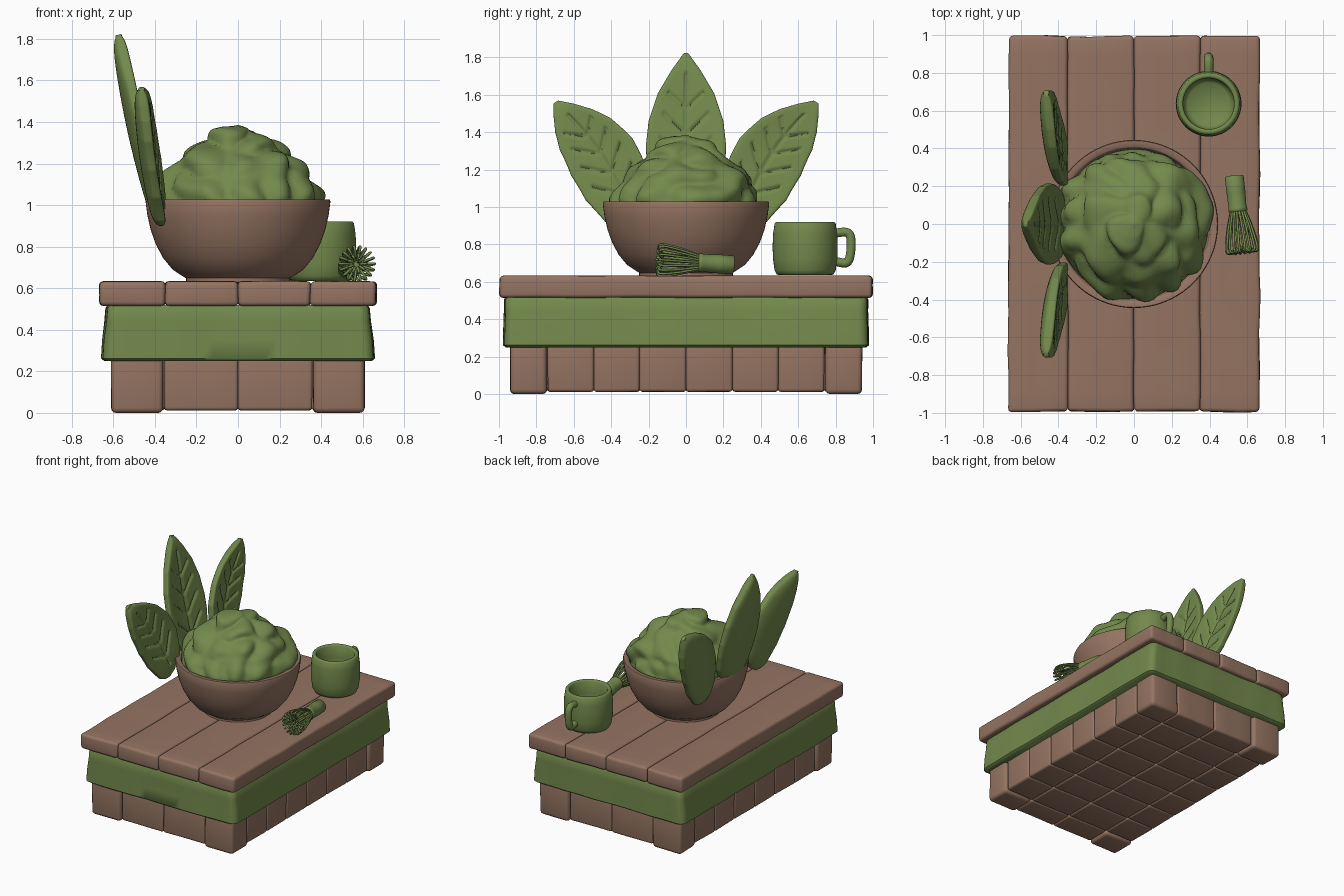
import bpy, bmesh, math
from mathutils import Vector, noise

if "Cube" in bpy.data.objects:
    bpy.data.objects.remove(bpy.data.objects["Cube"])

def material(name, rgb):
    m = bpy.data.materials.new(name)
    m.diffuse_color = (*rgb, 1)
    m.use_nodes = True
    m.node_tree.nodes["Principled BSDF"].inputs["Base Color"].default_value = m.diffuse_color
    return m

BROWN = material("clay_brown", (0.30, 0.175, 0.122))
GREEN = material("tea_green", (0.17, 0.25, 0.072))

def finish(name, bm, mat, angle=40):
    bmesh.ops.recalc_face_normals(bm, faces=bm.faces)
    me = bpy.data.meshes.new(name)
    bm.to_mesh(me)
    bm.free()
    me.materials.append(mat)
    ob = bpy.data.objects.new(name, me)
    bpy.context.collection.objects.link(ob)
    bpy.ops.object.select_all(action='DESELECT')
    ob.select_set(True)
    bpy.context.view_layer.objects.active = ob
    bpy.ops.object.shade_smooth_by_angle(angle=math.radians(angle))
    return ob

def loft(name, rings, mat, angle=50):
    """Skin closed rings of points and cap both ends."""
    bm = bmesh.new()
    vs = [[bm.verts.new(p) for p in r] for r in rings]
    n = len(vs[0])
    for a, b in zip(vs, vs[1:]):
        for i in range(n):
            bm.faces.new((a[i], a[(i + 1) % n], b[(i + 1) % n], b[i]))
    bm.faces.new(vs[0][::-1])
    bm.faces.new(vs[-1])
    return finish(name, bm, mat, angle)

def lathe(name, profile, mat, centre=(0, 0), n=64):
    cx, cy = centre
    return loft(name, [[(cx + r * math.cos(2 * math.pi * i / n),
                         cy + r * math.sin(2 * math.pi * i / n), z) for i in range(n)]
                       for r, z in profile], mat)

def block(name, lo, hi, bevel, wobble=0.008):
    """Rounded, slightly hand-carved block."""
    bm = bmesh.new()
    bmesh.ops.create_cube(bm, size=1)
    for v in bm.verts:
        v.co = [lo[k] + (v.co[k] + 0.5) * (hi[k] - lo[k]) for k in range(3)]
    bmesh.ops.bevel(bm, geom=bm.edges[:], offset=bevel, segments=3, profile=0.5, affect='EDGES')
    for k in (0, 1):
        steps = int((hi[k] - lo[k]) / 0.1)
        for i in range(1, steps):
            no = [0, 0, 0]
            no[k] = 1
            co = [0, 0, 0]
            co[k] = lo[k] + (hi[k] - lo[k]) * i / steps
            bmesh.ops.bisect_plane(bm, geom=bm.verts[:] + bm.edges[:] + bm.faces[:],
                                   plane_co=co, plane_no=no)
    for v in bm.verts:
        d = noise.noise_vector(v.co * 4) * wobble
        v.co += Vector((d.x, d.y, d.z * 0.3))
    return finish(name, bm, BROWN)

def lerp_table(t, table):
    for (a, x), (b, y) in zip(table, table[1:]):
        if t <= b:
            k = (t - a) / (b - a)
            return x + (y - x) * k
    return table[-1][1]

def tube(name, paths, radius, mat, kind='NURBS'):
    cu = bpy.data.curves.new(name, 'CURVE')
    cu.dimensions = '3D'
    cu.bevel_depth, cu.bevel_resolution, cu.resolution_u = radius, 3, 6
    cu.use_fill_caps = True
    for path in paths:
        s = cu.splines.new(kind)
        s.points.add(len(path) - 1)
        for p, co in zip(s.points, path):
            p.co = (*co, 1)
        s.use_endpoint_u, s.order_u = True, 3
    cu.materials.append(mat)
    ob = bpy.data.objects.new(name, cu)
    bpy.context.collection.objects.link(ob)
    return ob

# Table top planks
xs = [-0.665, -0.35, 0, 0.35, 0.665]
for i in range(4):
    block(f"top_plank_{i+1}", (xs[i], -0.995, 0.515), (xs[i + 1], 0.995, 0.633), 0.02)

# Cloth band around the table
def band_ring(hx, hy, z, r=0.05):
    pts = []
    for k, (sx, sy) in enumerate(((1, 1), (-1, 1), (-1, -1), (1, -1))):
        for j in range(6):
            a = math.pi / 2 * (k + j / 5)
            pts.append(Vector((sx * (hx - r) + r * math.cos(a), sy * (hy - r) + r * math.sin(a), z)))
    full = []
    for i, p in enumerate(pts):
        q = pts[(i + 1) % len(pts)]
        n = 20 if i % 6 == 5 else 1
        full += [p.lerp(q, j / n) for j in range(n)]
    return [p + Vector((p.x, p.y, 0)).normalized() * 0.012 * noise.noise(Vector((p.x * 5, p.y * 5, z)))
            for p in full]

loft("cloth_band", [band_ring(hx, hy, z) for hx, hy, z in (
    (0.64, 0.96, 0.25), (0.655, 0.975, 0.262), (0.65, 0.973, 0.35),
    (0.638, 0.97, 0.44), (0.632, 0.97, 0.505), (0.62, 0.96, 0.52))], GREEN)

# Base: corner posts, and a grid of blocks between them
for sx in (-1, 1):
    for sy in (-1, 1):
        x, y = sorted((sx * 0.36, sx * 0.61)), sorted((sy * 0.745, sy * 0.94))
        block(f"corner_post_{'l' if sx < 0 else 'r'}{'f' if sy < 0 else 'b'}",
              (x[0], y[0], 0), (x[1], y[1], 0.3), 0.025, 0.005)
bx = [-0.597, -0.355, 0, 0.355, 0.597]
by = [-0.925, -0.74, -0.493, -0.247, 0, 0.247, 0.493, 0.74, 0.925]
for i in range(4):
    for j in range(8):
        if i in (0, 3) and j in (0, 7):
            continue
        block(f"base_block_{i}_{j}", (bx[i], by[j], 0.012), (bx[i + 1], by[j + 1], 0.3), 0.016, 0.005)

# Bowl
lathe("bowl", [(0.235, 0.625), (0.25, 0.63), (0.25, 0.648), (0.262, 0.655), (0.315, 0.69), (0.36, 0.745),
               (0.395, 0.81), (0.42, 0.88), (0.436, 0.95), (0.445, 1.018), (0.441, 1.028), (0.41, 1.028),
               (0.402, 1.02), (0.39, 0.95), (0.34, 0.82), (0.2, 0.72)], BROWN, n=80)

# Powder mound with lumps
mound = [(0, 0.40), (0.07, 0.392), (0.13, 0.375), (0.2, 0.345), (0.25, 0.30), (0.30, 0.24),
         (0.35, 0.175), (0.39, 0.115), (0.42, 0.06), (0.432, 0.004)]
rings = []
for i in range(45):
    z = 0.432 * math.sin(math.pi / 2 * i / 44)
    ring = []
    for k in range(96):
        a = 2 * math.pi * k / 96
        r = lerp_table(z, mound)
        p = Vector((r * math.cos(a), r * math.sin(a), z))
        f = min(1, z / 0.08) * min(1, r / 0.1)
        d = (abs(noise.noise(p * 5.5)) - 0.2) * 0.09 + noise.noise(p * 11 + Vector((3, 1, 7))) * 0.012
        p.x += d * f * math.cos(a)
        p.y += d * f * math.sin(a)
        p.z += 0.953 + d * f * 0.4
        ring.append(p)
    rings.append(ring)
loft("powder_mound", rings, GREEN, 80)

# Leaves with engraved veins
def leaf(name, base, tip, widths, bulge, thick=0.038):
    P, T = Vector(base), Vector(tip)
    A = T - P
    L = A.length
    A.normalize()
    B = Vector((1, 0, 0)).cross(A).normalized()
    N = A.cross(B)
    rings = []
    for i in range(91):
        s = i / 90
        w = lerp_table(s, widths)
        th = thick * max(0.15, (1 - abs(2 * s - 1) ** 8)) ** 0.5
        ring = []
        for k in range(112):
            a = 2 * math.pi * (k + 0.5) / 112
            q, sn = math.cos(a), math.sin(a)
            v = q * w
            h = math.copysign(abs(sn) ** 0.45, sn) * th
            if sn > 0:
                g = math.exp(-(v / 0.008) ** 2) if 0.1 < s < 0.88 else 0
                if abs(q) < 0.68:
                    for s0 in (0.2, 0.36, 0.52, 0.67):
                        g = max(g, math.exp(-(((s - s0) * L - abs(v) * 0.95) / 0.011) ** 2))
                h -= 0.014 * g
            h += 0.03 * q * q * (w / 0.2) - 0.02 * math.sin(math.pi * s)
            ring.append(P + A * (s * L) + B * (v + bulge * math.sin(math.pi * s)) + N * h)
        rings.append(ring)
    return loft(name, rings, GREEN, 60)

leaf("leaf_middle", (-0.375, 0, 0.91), (-0.575, 0, 1.82),
     [(0, .04), (.06, .11), (.2, .18), (.33, .208), (.45, .215), (.6, .2), (.76, .152), (.9, .077), (1, .012)], 0)
side = [(0, .04), (.04, .09), (.1, .135), (.3, .187), (.5, .192), (.7, .16), (.82, .117), (.92, .065), (1, .015)]
for nm, s in (("right", 1), ("left", -1)):
    leaf("leaf_" + nm, (-0.375, s * 0.29, 0.92), (-0.465, s * 0.695, 1.56), side, s * 0.05)

# Cup with handle
CUP = (0.395, 0.637)
lathe("cup", [(0.14, 0.635), (0.152, 0.64), (0.163, 0.66), (0.172, 0.72), (0.174, 0.79), (0.171, 0.86),
              (0.163, 0.912), (0.156, 0.92), (0.142, 0.92), (0.135, 0.912), (0.137, 0.82), (0.13, 0.72),
              (0.11, 0.70)], GREEN, CUP)
tube("cup_handle", [[(CUP[0], y, z) for y, z in ((0.78, 0.855), (0.83, 0.868), (0.88, 0.862), (0.885, 0.78),
                                                (0.87, 0.70), (0.83, 0.70), (0.78, 0.715))]], 0.025, GREEN)

# Whisk: handle and two rings of curled tines, lying on the table
start = Vector((0.53, 0.255, 0.69))
axis = Vector((0.575, -0.15, 0.718)) - start
rot = axis.to_track_quat('Z', 'Y')
parts = [lathe("whisk_handle", [(0.044, 0), (0.05, 0.006), (0.05, 0.09), (0.047, 0.165), (0.05, 0.172),
                                (0.05, 0.188), (0.042, 0.195)], GREEN, n=32)]
tines = []
for count, R in ((18, 0.088), (9, 0.045)):
    for i in range(count):
        a = 2 * math.pi * i / count
        tines.append([(r * math.cos(a), r * math.sin(a), z) for r, z in (
            (0.035, 0.18), (0.5 * R + 0.015, 0.25), (0.9 * R, 0.34), (R, 0.40), (R * 0.8, 0.412), (R * 0.4, 0.385))])
parts.append(tube("whisk_tines", tines, 0.0065, GREEN))
for ob in parts:
    ob.location = start
    ob.rotation_mode = 'QUATERNION'
    ob.rotation_quaternion = rot
